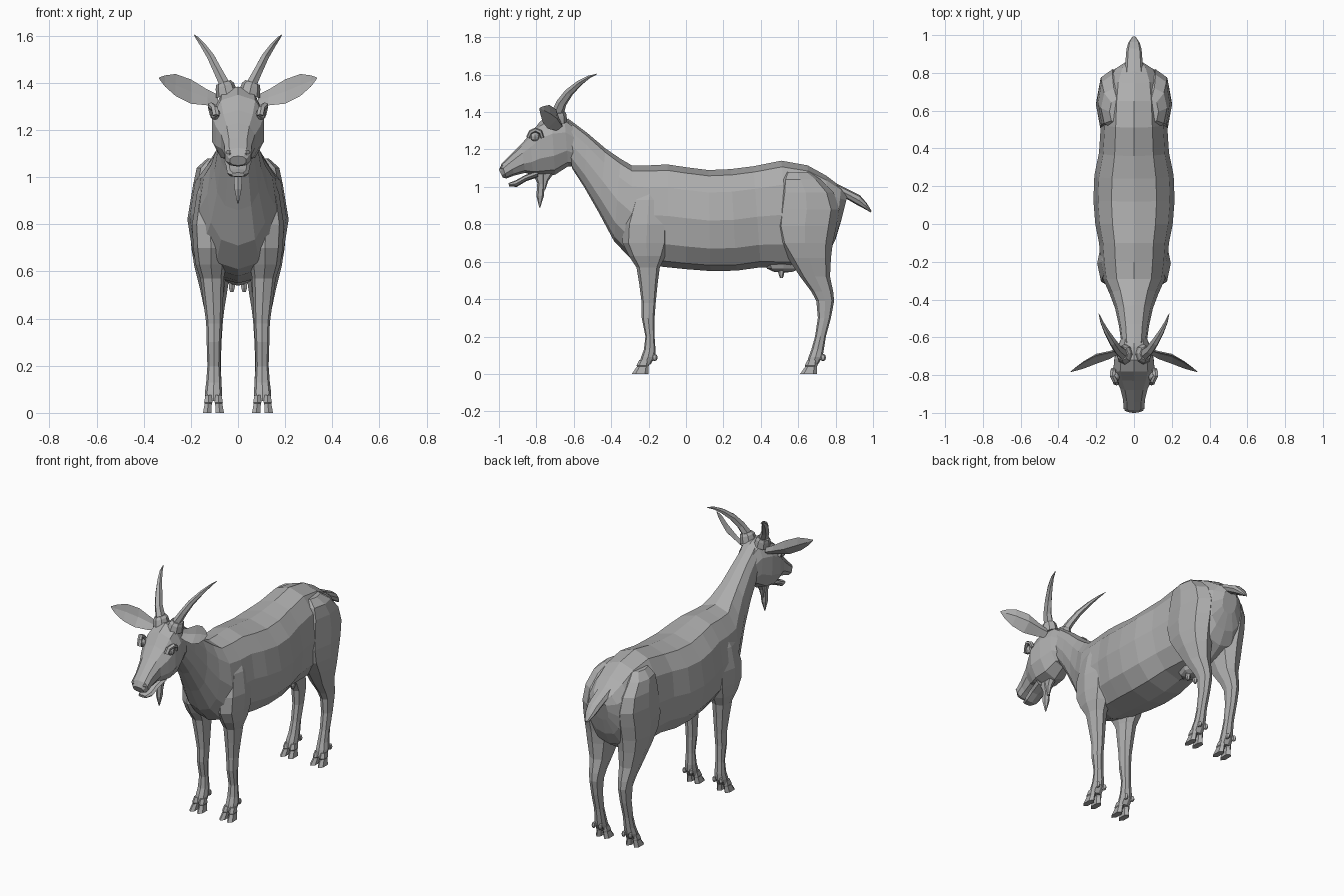
import bpy, bmesh, math
from mathutils import Vector as V

fur = bpy.data.materials.new("grey_fur")
fur.diffuse_color = (0.42, 0.42, 0.42, 1)


def make(name, bm):
    bmesh.ops.recalc_face_normals(bm, faces=bm.faces)
    me = bpy.data.meshes.new(name)
    bm.to_mesh(me)
    bm.free()
    me.materials.append(fur)
    ob = bpy.data.objects.new(name, me)
    bpy.context.collection.objects.link(ob)
    return ob


def loft(name, rings):
    """Skin a list of closed point rings and cap both ends."""
    bm = bmesh.new()
    vs = [[bm.verts.new(p) for p in r] for r in rings]
    n = len(vs[0])
    for a, b in zip(vs, vs[1:]):
        for i in range(n):
            j = (i + 1) % n
            bm.faces.new((a[i], a[j], b[j], b[i]))
    bm.faces.new(vs[0])
    bm.faces.new(vs[-1])
    return make(name, bm)


def ring(c, u, v, n, e=1.0, phase=0.0):
    """Superelliptic ring around c spanned by u and v."""
    out = []
    for i in range(n):
        a = math.tau * (i + phase) / n
        s, t = math.sin(a), math.cos(a)
        out.append(V(c) + V(u) * math.copysign(abs(s) ** e, s)
                   + V(v) * math.copysign(abs(t) ** e, t))
    return out


def profile_loft(name, stations, n=12, e=0.85, x=0.0):
    """Stations: top y, top z, bottom y, bottom z, half width."""
    rings = []
    for ty, tz, by, bz, w in stations:
        t, b = V((x, ty, tz)), V((x, by, bz))
        rings.append(ring((t + b) / 2, (w, 0, 0), (t - b) / 2, n, e))
    return loft(name, rings)


def limb(name, stations, side, n=8):
    """Stations: z, front y, back y, inner x, outer x."""
    rings = []
    for z, f, b, i, o in stations:
        rings.append(ring((side * (i + o) / 2, (f + b) / 2, z),
                          ((o - i) / 2, 0, 0), (0, (b - f) / 2, 0), n, 0.85))
    return loft(name, rings)


def ball(name, loc, size, seg=8, rows=6):
    bm = bmesh.new()
    bmesh.ops.create_uvsphere(bm, u_segments=seg, v_segments=rows, radius=1)
    for v in bm.verts:
        v.co = V(loc) + V(a * b for a, b in zip(v.co, size))
    return make(name, bm)


# Torso and neck
profile_loft("body", [
    (.865, .96, .83, .82, .05), (.83, 1.00, .80, .72, .11),
    (.75, 1.06, .76, .64, .15), (.65, 1.115, .68, .59, .165),
    (.51, 1.14, .56, .565, .175), (.36, 1.11, .40, .57, .185),
    (.24, 1.095, .27, .552, .21), (.12, 1.09, .13, .55, .215),
    (.00, 1.105, .00, .56, .205), (-.10, 1.12, -.10, .57, .185),
    (-.20, 1.115, -.19, .58, .178), (-.29, 1.115, -.29, .61, .165),
    (-.35, 1.15, -.385, .71, .13), (-.43, 1.205, -.465, .86, .10),
    (-.53, 1.29, -.545, 1.0, .08), (-.63, 1.365, -.61, 1.10, .068)])

# Head with upper muzzle, and open lower jaw
profile_loft("head", [
    (-.59, 1.33, -.60, 1.11, .066), (-.65, 1.375, -.63, 1.11, .085),
    (-.72, 1.385, -.70, 1.065, .108), (-.78, 1.35, -.78, 1.06, .115),
    (-.83, 1.285, -.82, 1.063, .098), (-.88, 1.23, -.86, 1.075, .075),
    (-.94, 1.17, -.92, 1.06, .06), (-.985, 1.125, -.96, 1.045, .058),
    (-1.0, 1.09, -.98, 1.05, .036)], n=10)
profile_loft("lower_jaw", [
    (-.79, 1.09, -.79, 1.052, .06), (-.86, 1.063, -.855, 1.03, .05),
    (-.91, 1.035, -.905, 1.0, .046), (-.95, 1.02, -.945, 1.002, .028)], n=8)

# Beard: two ragged tufts
profile_loft("beard_front", [
    (-.82, 1.07, -.75, 1.07, .03), (-.795, 1.02, -.755, 1.01, .02),
    (-.80, .95, -.76, .95, .017), (-.785, .89, -.78, .888, .003)], n=6)
profile_loft("beard_back", [
    (-.78, 1.07, -.70, 1.08, .025), (-.775, 1.03, -.735, 1.035, .016),
    (-.77, .98, -.752, .985, .008)], n=6)

# Tail
profile_loft("tail", [
    (.80, 1.02, .82, .95, .05), (.87, .985, .86, .935, .045),
    (.93, .955, .92, .90, .04), (.965, .915, .955, .882, .03),
    (.992, .872, .988, .863, .01)], n=8)

# Udder
ball("udder", (0, .52, .585), (.065, .10, .045))

for s, side in ((-1, "left"), (1, "right")):
    # Teats
    loft("teat_" + side, [ring((s * .026, .51, z), (r, 0, 0), (0, r, 0), 6)
                          for z, r in ((.57, .017), (.53, .014), (.512, .008))])

    # Legs, with shoulder and thigh muscle
    limb("front_leg_" + side, [
        (1.02, -.22, -.14, .06, .14), (.93, -.29, -.11, .05, .175),
        (.80, -.335, -.08, .04, .195), (.70, -.34, -.083, .04, .19),
        (.63, -.305, -.11, .05, .18), (.57, -.265, -.14, .06, .16),
        (.48, -.25, -.152, .063, .148), (.38, -.237, -.162, .068, .135),
        (.30, -.237, -.168, .072, .133), (.20, -.217, -.168, .075, .13),
        (.13, -.225, -.163, .07, .135), (.09, -.24, -.165, .068, .14),
        (.05, -.25, -.19, .07, .138)], s)
    limb("hind_leg_" + side, [
        (1.08, .53, .66, .05, .13), (1.04, .505, .72, .04, .175),
        (.97, .49, .79, .04, .19), (.88, .472, .82, .03, .197),
        (.79, .465, .805, .02, .202), (.70, .49, .785, .02, .198),
        (.62, .545, .775, .03, .185), (.52, .61, .77, .045, .16),
        (.44, .67, .787, .058, .143), (.39, .697, .792, .064, .135),
        (.30, .705, .775, .07, .13), (.20, .69, .748, .073, .128),
        (.13, .67, .737, .07, .132), (.09, .655, .73, .068, .14),
        (.05, .645, .705, .07, .138)], s)

    # Cloven hooves and dewclaws
    for leg, y in (("front", -.245), ("hind", .655)):
        for toe, x, d in (("inner", .084, -1), ("outer", .124, 1)):
            limb(f"{leg}_hoof_{toe}_{side}", [
                (.075, y - .005, y + .05, x - .016, x + .016),
                (.045, y - .02, y + .048, x - .02 + d * .002, x + .02 + d * .002),
                (.04, y - .017, y + .045, x - .017 + d * .002, x + .017 + d * .002),
                (0, y - .045, y + .045, x - .02 + d * .007, x + .02 + d * .007)],
                s, 6)
            ball(f"{leg}_dewclaw_{toe}_{side}", (s * (x + d * .003), y + .077, .088),
                 (.012, .017, .02), 6, 4)

    # Horn sweeping up, out and back, with a collar at its base
    path = [(.045, -.69, 1.35, .034), (.06, -.685, 1.40, .033),
            (.085, -.665, 1.45, .028), (.112, -.625, 1.505, .024),
            (.145, -.57, 1.555, .017), (.17, -.52, 1.587, .010),
            (.186, -.475, 1.604, .002)]
    pts = [V((s * p[0], p[1], p[2])) for p in path]
    rings = []
    for i, p in enumerate(pts):
        t = (pts[min(i + 1, 6)] - pts[max(i - 1, 0)]).normalized()
        u = t.cross(V((0, 1, 0))).normalized()
        r = path[i][3]
        rings.append(ring(p, u * r * .75, t.cross(u) * r, 6))
    loft("horn_" + side, rings)
    loft("horn_collar_" + side, [
        ring((s * x, y, z), (r * .9, 0, s * -r * .3), (0, r * 1.1, 0), 8)
        for x, y, z, r in ((.048, -.69, 1.35, .05), (.056, -.687, 1.388, .043),
                           (.062, -.684, 1.402, .034))])

    # Cupped leaf-shaped ear: top, back, bottom and hollow front per ring
    rings = []
    for x, zt, zb, yt, yb, d in (
            (.085, 1.35, 1.30, -.67, -.69, .02), (.13, 1.372, 1.305, -.68, -.715, .025),
            (.20, 1.415, 1.312, -.695, -.74, .03), (.265, 1.438, 1.345, -.73, -.765, .022),
            (.31, 1.432, 1.385, -.76, -.778, .01), (.335, 1.423, 1.418, -.782, -.784, .002)):
        ym, zm = (yt + yb) / 2, (zt + zb) / 2
        rings.append([V((s * x, yt, zt)), V((s * x, ym + d, zm)),
                      V((s * x, yb, zb)), V((s * x, ym + d * .4, zm))])
    loft("ear_" + side, rings)

    # Eye, brow ridge and nostril
    ball("eye_" + side, (s * .098, -.808, 1.268), (.022, .027, .024))
    arc = [(-.845, 1.262), (-.832, 1.292), (-.805, 1.305), (-.778, 1.292), (-.768, 1.262)]
    loft("brow_" + side, [
        ring((s * (.084 + .018 * math.sin(math.pi * (i + 1) / 6) + .012 * (i > 1)), y, z),
             (.016, 0, 0), (0, (y + .806) * .25, (z - 1.262) * .2 + .004), 6)
        for i, (y, z) in enumerate(arc)])
    ball("nostril_" + side, (s * .036, -.978, 1.102), (.018, .016, .014), 6, 4)
